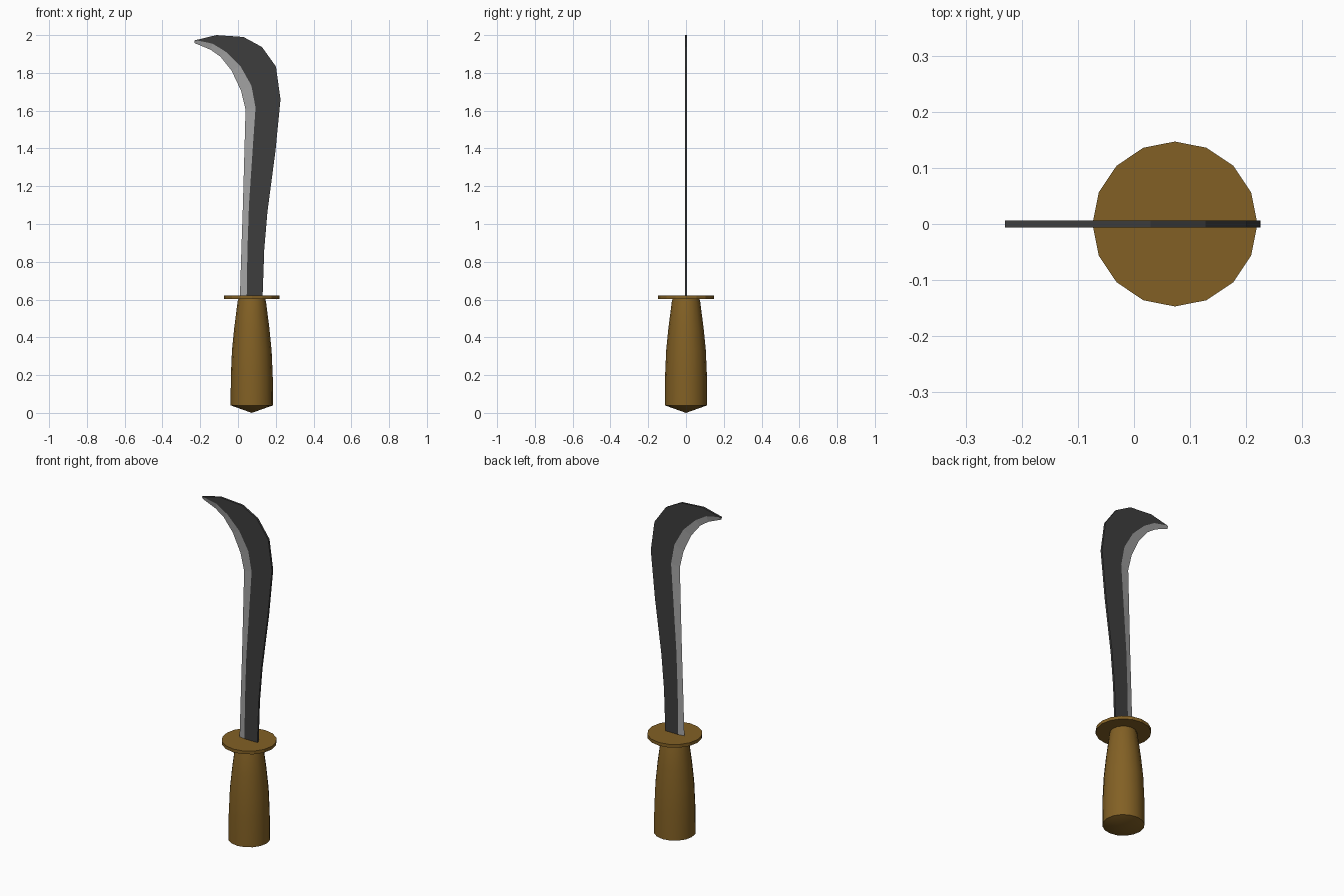
import bpy, bmesh, math

if "Cube" in bpy.data.objects:
    bpy.data.objects.remove(bpy.data.objects["Cube"])

CX = 0.073      # axis of the handle
HALF = 0.006    # half blade thickness


def material(name, rgb):
    m = bpy.data.materials.new(name)
    m.diffuse_color = (*rgb, 1)
    m.use_nodes = True
    m.node_tree.nodes["Principled BSDF"].inputs["Base Color"].default_value = m.diffuse_color
    return m


wood = material("brown wood", (0.225, 0.118, 0.018))
dark = material("dark steel", (0.047, 0.047, 0.047))
ground = material("ground edge steel", (0.37, 0.37, 0.37))


def finish(name, bm, mats):
    bmesh.ops.recalc_face_normals(bm, faces=bm.faces)
    me = bpy.data.meshes.new(name)
    bm.to_mesh(me)
    bm.free()
    for m in mats:
        me.materials.append(m)
    ob = bpy.data.objects.new(name, me)
    bpy.context.collection.objects.link(ob)
    return ob


def lathe(name, profile, sides=16):
    bm = bmesh.new()
    rings = []
    for r, z in profile:
        if r == 0:
            rings.append([bm.verts.new((CX, 0, z))] * sides)
        else:
            rings.append([bm.verts.new((CX + r * math.cos(i * math.tau / sides),
                                        r * math.sin(i * math.tau / sides), z))
                          for i in range(sides)])
    for a, b in zip(rings, rings[1:]):
        for i in range(sides):
            j = (i + 1) % sides
            bm.faces.new(dict.fromkeys((a[i], a[j], b[j], b[i])))
    return finish(name, bm, [wood])


# Handle with swollen grip and shallow conical butt
handle = lathe("handle", [(0, 0), (0.112, 0.04), (0.111, 0.19), (0.105, 0.33),
                          (0.093, 0.45), (0.075, 0.59), (0.070, 0.606), (0, 0.606)])
bpy.context.view_layer.objects.active = handle
handle.select_set(True)
bpy.ops.object.shade_smooth_by_angle(angle=math.radians(35))

# Round guard disc
lathe("guard", [(0, 0.603), (0.147, 0.603), (0.147, 0.622), (0, 0.622)])

# Hooked blade: spine, start of the ground bevel, cutting edge (x, z)
stations = [
    ((0.130, 0.61), (0.046, 0.61), (0.010, 0.61)),
    ((0.139, 0.865), (0.050, 0.865), (0.018, 0.865)),
    ((0.156, 1.066), (0.058, 1.10), (0.026, 1.10)),
    ((0.198, 1.384), (0.077, 1.384), (0.034, 1.384)),
    ((0.225, 1.659), (0.093, 1.616), (0.040, 1.606)),
    ((0.201, 1.833), (0.071, 1.733), (0.016, 1.706)),
    ((0.127, 1.937), (0.013, 1.836), (-0.034, 1.812)),
    ((0.029, 1.990), (-0.066, 1.913), (-0.093, 1.886)),
    ((-0.114, 2.000), (-0.135, 1.955), (-0.146, 1.923)),
    ((-0.230, 1.972), (-0.213, 1.971), (-0.230, 1.958)),
]
bm = bmesh.new()
loops = []
for s, b, e in stations:
    pts = [(s, -HALF), (b, -HALF), (e, 0), (b, HALF), (s, HALF)]
    loops.append([bm.verts.new((p[0], y, p[1])) for p, y in pts])
for a, b in zip(loops, loops[1:]):
    for i in range(5):
        j = (i + 1) % 5
        f = bm.faces.new((a[i], a[j], b[j], b[i]))
        f.material_index = 1 if i in (1, 2) else 0   # bevel faces
bm.faces.new(loops[0])
# Tip cap, split so the bevel part stays light
t = loops[-1]
bm.faces.new((t[0], t[1], t[3], t[4]))
bm.faces.new((t[1], t[2], t[3])).material_index = 1
# Triangles closing the small notch at the tip
for face in ((t[0], t[1], t[2]), (t[4], t[3], t[2]), (t[0], t[2], t[4])):
    bm.faces.new(face).material_index = 1
# Drop the inner cap faces hidden by the closing triangles
hidden = [f for f in bm.faces if t[1] in f.verts and t[3] in f.verts]
bmesh.ops.delete(bm, geom=hidden, context='FACES')
finish("blade", bm, [dark, ground])
